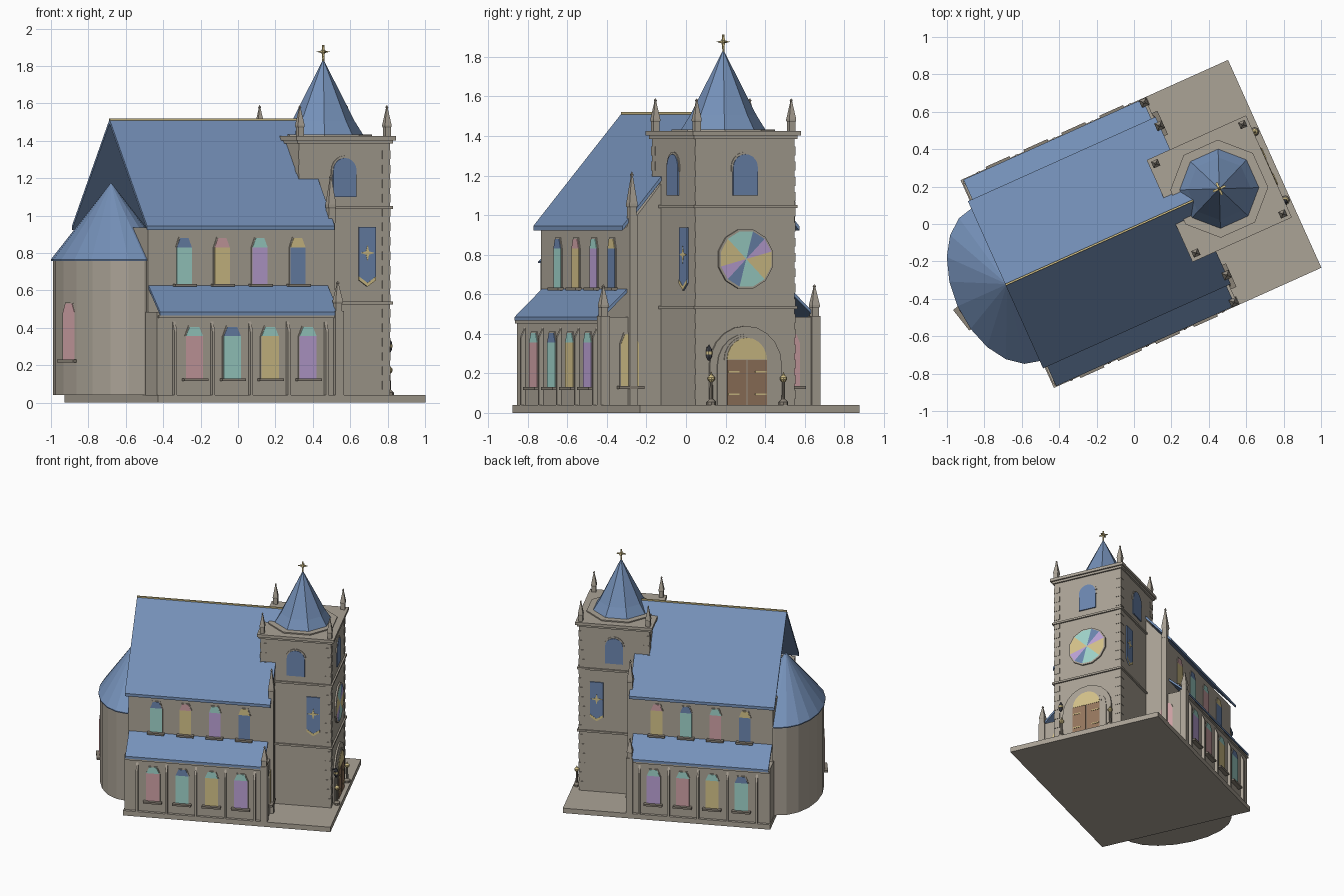
import bpy, bmesh, math
from mathutils import Vector, Matrix

if "Cube" in bpy.data.objects:
    bpy.data.objects.remove(bpy.data.objects["Cube"])

# The church axis runs along local x, then everything is turned in plan
PLACE = Matrix.Translation((0, -0.012, 0)) @ Matrix.Rotation(math.radians(24.2), 4, 'Z') @ \
    Matrix.Translation((0, -0.004, 0))
X, Y, Z = Vector((1, 0, 0)), Vector((0, 1, 0)), Vector((0, 0, 1))


def material(name, rgb):
    lin = [((c / 255 + 0.055) / 1.055) ** 2.4 for c in rgb] + [1]
    m = bpy.data.materials.new(name)
    m.use_nodes = True
    m.diffuse_color = lin
    m.node_tree.nodes["Principled BSDF"].inputs["Base Color"].default_value = lin
    return m


STONE = material("stone", (171, 163, 150))
TRIM = material("dark stone trim", (138, 130, 118))
ROOF = material("roof blue", (117, 145, 185))
GOLD = material("gold yellow", (213, 195, 138))
WOOD = material("door brown", (150, 119, 94))
PINK = material("pink glass", (208, 162, 166))
AQUA = material("aqua glass", (160, 212, 203))
PURPLE = material("purple glass", (188, 162, 214))
BLUE = material("blue glass", (108, 134, 175))
IRON = material("dark iron", (66, 68, 76))


def finish(name, bm, mats):
    bmesh.ops.recalc_face_normals(bm, faces=bm.faces)
    me = bpy.data.meshes.new(name)
    bm.to_mesh(me)
    bm.free()
    for m in mats:
        me.materials.append(m)
    ob = bpy.data.objects.new(name, me)
    bpy.context.collection.objects.link(ob)
    ob.matrix_world = PLACE


def plate(name, mat, pts, origin, right, normal, depth):
    """Extrude a flat outline (across, up) from a wall."""
    bm = bmesh.new()
    o = Vector(origin)
    face = bm.faces.new([bm.verts.new(o + right * a + Z * b) for a, b in pts])
    new = bmesh.ops.extrude_face_region(bm, geom=[face])["geom"]
    bmesh.ops.translate(bm, vec=normal * depth, verts=[g for g in new if isinstance(g, bmesh.types.BMVert)])
    finish(name, bm, [mat])


def box(name, mat, u0, u1, v0, v1, z0, z1):
    plate(name, mat, [(u0, z0), (u1, z0), (u1, z1), (u0, z1)], (0, v0, 0), X, Y, v1 - v0)


def lathe(name, mat, centre, profile, n, sx=1, sy=1, turn=None):
    """Stack of n-sided rings given as (radius, height)."""
    bm = bmesh.new()
    turn = math.pi / n if turn is None else turn
    rings = []
    for r, z in profile:
        angles = [turn + math.tau * i / n for i in range(n)]
        rings.append([bm.verts.new((centre[0] + r * sx * math.cos(a), centre[1] + r * sy * math.sin(a), z))
                      for a in angles])
    for a, b in zip(rings, rings[1:]):
        for i in range(n):
            bm.faces.new((a[i], a[(i + 1) % n], b[(i + 1) % n], b[i]))
    bm.faces.new(rings[0])
    bm.faces.new(rings[-1])
    finish(name, bm, [mat])


def arch(half, z0, spring, rise, steps=10):
    top = [(half * math.cos(math.pi * i / steps), spring + rise * math.sin(math.pi * i / steps))
           for i in range(steps + 1)]
    return [(-half, z0), (half, z0)] + top


def star(r, cz):
    radii = [r if i % 2 == 0 else r * 0.28 for i in range(8)]
    return [(q * math.cos(i * math.pi / 4), cz + q * math.sin(i * math.pi / 4)) for i, q in enumerate(radii)]


def pinnacle(name, u, v, z0, z1, w):
    h = z1 - z0
    lathe(name, STONE, (u, v), [(w * 0.85, z0), (w * 0.85, z0 + h * 0.3), (w, z0 + h * 0.33), (w, z0 + h * 0.38),
                                (w * 0.2, z0 + h * 0.9), (w * 0.32, z0 + h * 0.94), (0.001, z1)], 4)


def lancet(name, origin, right, normal, w, z0, z1, low, high):
    """Window with a chamfered head, surround and sill."""
    h, s, g = w / 2, z1 - 0.05, 0.006
    plate(name + "_surround", STONE, [(-h - g, z0), (h + g, z0), (h + g, s), (h * 0.55 + g, z1 + g),
                                      (-h * 0.55 - g, z1 + g), (-h - g, s)], origin, right, normal, 0.005)
    plate(name + "_glass", low, [(-h, z0), (h, z0), (h, s), (-h, s)], origin, right, normal, 0.008)
    plate(name + "_head", high, [(-h, s), (h, s), (h * 0.55, z1), (-h * 0.55, z1)], origin, right, normal, 0.008)
    plate(name + "_sill", TRIM, [(-h - 0.02, z0 - 0.015), (h + 0.02, z0 - 0.015), (h + 0.02, z0), (-h - 0.02, z0)],
          origin, right, normal, 0.032)


# Ground slab and nave, with an open-ended roof and a stone front gable
box("ground_slab", STONE, -0.745, 0.823, -0.609, 0.609, 0, 0.04)
box("nave_walls", STONE, -0.735, 0.34, -0.455, 0.455, 0.04, 0.935)
plate("nave_front_gable", STONE, [(-0.455, 0.9), (0.455, 0.9), (0.455, 0.94), (0, 1.49), (-0.455, 0.94)],
      (0.30, 0, 0), Y, X, 0.04)
for s in (-1, 1):
    plate("nave_roof_slope", ROOF, [(0, 1.515), (s * 0.49, 0.945), (s * 0.49, 0.922), (0, 1.492)],
          (-0.755, 0, 0), Y, X, 1.1)
box("ridge_cap", GOLD, -0.755, 0.345, -0.005, 0.005, 1.508, 1.52)

# Rounded apse, its roof and its window
lathe("apse_walls", STONE, (-0.746, 0), [(1, 0.04), (1, 0.757)], 20, 0.278, 0.438, 0)
lathe("apse_roof", ROOF, (-0.746, 0), [(1, 0.757), (1, 0.765), (0.001, 1.176)], 20, 0.29, 0.449, 0)
lancet("apse_window", (-1.018, -0.068, 0), Vector((0.24, -0.97, 0)), Vector((-0.97, -0.24, 0)),
       0.1, 0.23, 0.53, PINK, PINK)

# Aisles, windows and buttresses on both sides
centres = [-0.524, -0.302, -0.08, 0.142]
LOW = {-1: [(PINK, AQUA), (AQUA, BLUE), (GOLD, AQUA), (PURPLE, AQUA)],
       1: [(AQUA, BLUE), (GOLD, AQUA), (PINK, AQUA), (PURPLE, AQUA)]}
HIGH = {-1: [(AQUA, BLUE), (GOLD, PINK), (PURPLE, AQUA), (BLUE, GOLD)],
        1: [(BLUE, GOLD), (PINK, AQUA), (AQUA, BLUE), (GOLD, PINK)]}
for s, side in ((-1, "right"), (1, "left")):
    n = Y * s
    va, vb = sorted((0, s * 0.587))
    box(side + "_aisle", STONE, -0.74, 0.335, va, vb, 0.04, 0.485)
    plate(side + "_aisle_roof", ROOF, [(s * 0.45, 0.63), (s * 0.605, 0.485), (s * 0.605, 0.466), (s * 0.45, 0.611)],
          (-0.73, 0, 0), Y, X, 1.05)
    va, vb = sorted((s * 0.58, s * 0.6))
    box(side + "_aisle_cornice", STONE, -0.735, 0.32, va, vb, 0.452, 0.467)
    for i, u in enumerate(centres):
        lancet(f"{side}_aisle_window_{i + 1}", (u, s * 0.587, 0), X, n, 0.1, 0.13, 0.405, *LOW[s][i])
        lancet(f"{side}_upper_window_{i + 1}", (u, s * 0.455, 0), X, n, 0.088, 0.635, 0.88, *HIGH[s][i])
    for i in range(5):
        plate(f"{side}_buttress_{i + 1}", STONE, [(s * 0.58, 0.04), (s * 0.612, 0.04), (s * 0.612, 0.38),
              (s * 0.58, 0.45)], (centres[0] - 0.125 + i * 0.222, 0, 0), Y, X, 0.016)
    va, vb = sorted((s * 0.56, s * 0.609))
    box(side + "_corner_pier", STONE, 0.295, 0.345, va, vb, 0.04, 0.49)
    pinnacle(side + "_corner_pinnacle", 0.32, s * 0.585, 0.48, 0.65, 0.03)
    va, vb = sorted((s * 0.415, s * 0.455))
    box(side + "_front_pier", STONE, 0.325, 0.362, va, vb, 0.04, 1.0)
    pinnacle(side + "_front_pinnacle", 0.345, s * 0.438, 0.96, 1.22, 0.031)
    glass = GOLD if s < 0 else PINK
    lancet(side + "_front_window", (0.335, s * 0.447, 0), Y, X, 0.098, 0.135, 0.4, glass, glass)

# Tower body, string courses, cornice
TU, HU, HV = 0.498, 0.267, 0.275


def tower_band(name, z0, z1, out):
    box(name, STONE, TU - HU - out, TU + HU + out, -HV - out, HV + out, z0, z1)


tower_band("tower_walls", 0.04, 1.40, 0)
tower_band("lower_string_course", 0.525, 0.54, 0.012)
tower_band("upper_string_course", 1.035, 1.05, 0.012)
tower_band("cornice_lower", 1.385, 1.402, 0.012)
tower_band("cornice_upper", 1.402, 1.425, 0.024)
for a in (-1, 1):
    for b in (-1, 1):
        u, v = TU + a * HU, b * HV
        pinnacle("tower_pinnacle", TU + a * 0.255, b * 0.262, 1.42, 1.59, 0.027)
        for k in range(17):
            z = 0.07 + k * 0.077
            u0, u1 = sorted((u - a * 0.045, u + a * 0.003))
            v0, v1 = sorted((v - b * 0.045, v + b * 0.003))
            box("corner_stone", STONE, u0, u1, v0, v1, z, z + 0.045)

# Spire and finial
lathe("spire_base", STONE, (TU, 0), [(0.262, 1.42), (0.262, 1.434)], 8)
lathe("spire_roof", ROOF, (TU, 0), [(0.212, 1.434), (0.168, 1.505), (0.001, 1.835)], 8)
for d, m in ((X, Y), (Y, X)):
    plate("finial_star", GOLD, star(0.036, 1.876), Vector((TU, 0, 0)) - m * 0.006, d, m, 0.012)
lathe("finial_stem", GOLD, (TU, 0), [(0.006, 1.82), (0.005, 1.85)], 6)

# Belfry openings on three faces
front = (TU + HU, 0, 0)
for o, r, n in ((front, Y, X), ((TU, HV, 0), X, Y), ((TU, -HV, 0), X, -Y)):
    plate("belfry_surround", STONE, arch(0.078, 1.22, 1.24, 0.08), o, r, n, 0.005)
    plate("belfry_glass", BLUE, arch(0.068, 1.1, 1.24, 0.068), o, r, n, 0.009)

# Side banners
for s in (-1, 1):
    o = (0.63, s * HV, 0)
    plate("banner_cloth", BLUE, [(-0.05, 0.655), (0, 0.62), (0.05, 0.655), (0.05, 0.938), (-0.05, 0.938)],
          o, X, Y * s, 0.008)
    plate("banner_tip", GOLD, [(-0.05, 0.675), (-0.05, 0.655), (0, 0.62), (0.05, 0.655), (0.05, 0.675), (0, 0.64)],
          o, X, Y * s, 0.0095)
    plate("banner_star", GOLD, star(0.044, 0.8), o, X, Y * s, 0.0095)

# Rose window: coloured sectors in a stone ring
rose = [(0.155 * math.cos(math.pi * (i + 0.5) / 6), 0.155 * math.sin(math.pi * (i + 0.5) / 6)) for i in range(12)]
plate("rose_ring", STONE, [(p, q + 0.778) for p, q in rose], front, Y, X, 0.012)
bm = bmesh.new()
hub = bm.verts.new((TU + HU + 0.016, 0, 0.778))
rim = [bm.verts.new((TU + HU + 0.016, p * 0.93, 0.778 + q * 0.93)) for p, q in rose]
order = [0, 1, 2, 3, 3, 0]
for i in range(12):
    f = bm.faces.new((hub, rim[i - 1], rim[i]))
    f.material_index = order[i % 6]
finish("rose_glass", bm, [GOLD, PURPLE, BLUE, AQUA])

# Portal with stepped arches and double door
for half, depth in ((0.2, 0.012), (0.16, 0.018), (0.125, 0.022)):
    plate("portal_arch", STONE, arch(half, 0.04, 0.24 if half > 0.15 else 0.265, half), front, Y, X, depth)
plate("door_arch_panel", GOLD, arch(0.11, 0.27, 0.27, 0.11)[2:], front, Y, X, 0.026)
for s in (-1, 1):
    a, b = sorted((s * 0.003, s * 0.11))
    plate("door_leaf", WOOD, [(a, 0.04), (b, 0.04), (b, 0.268), (a, 0.268)], front, Y, X, 0.027)
    for z in (0.09, 0.205):
        a, b = sorted((s * 0.045, s * 0.105))
        plate("door_hinge", GOLD, [(a, z), (b, z), (b, z + 0.008), (a, z + 0.008)], front, Y, X, 0.031)
    # Lamp posts beside the door
    p = (0.795, s * 0.2)
    lathe("lamp_post", TRIM, p, [(0.024, 0.04), (0.024, 0.055), (0.009, 0.07), (0.007, 0.16)], 8)
    lathe("lamp_head", GOLD, p, [(0.008, 0.155), (0.018, 0.168), (0.018, 0.18), (0.008, 0.19), (0.001, 0.206)], 8)

# Wall lantern
lathe("lantern_body", IRON, (0.79, -0.21), [(0.006, 0.265), (0.016, 0.285), (0.016, 0.32), (0.001, 0.345)], 6)
lathe("lantern_light", GOLD, (0.79, -0.21), [(0.018, 0.295), (0.018, 0.31)], 6)
box("lantern_arm", IRON, 0.76, 0.79, -0.214, -0.206, 0.325, 0.333)
